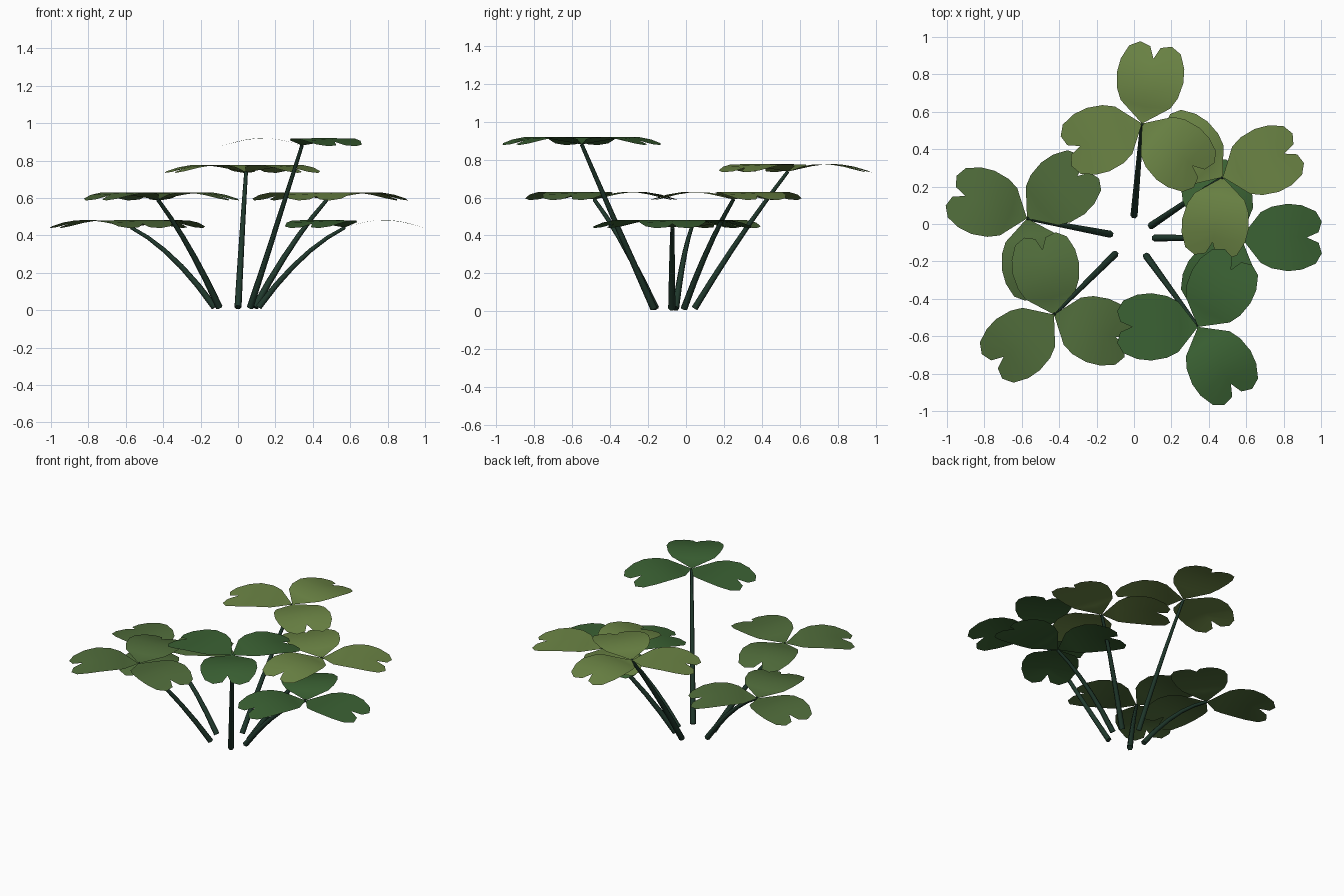
import bpy, bmesh, math
from mathutils import Vector

if "Cube" in bpy.data.objects:
    bpy.data.objects.remove(bpy.data.objects["Cube"])


def material(name, rgb):
    m = bpy.data.materials.new(name)
    m.diffuse_color = (*rgb, 1)
    m.use_nodes = True
    m.node_tree.nodes["Principled BSDF"].inputs["Base Color"].default_value = m.diffuse_color
    return m


LIGHT = material("light_leaf", (0.15, 0.235, 0.06))
MID = material("mid_leaf", (0.08, 0.15, 0.043))
DARK = material("dark_leaf", (0.043, 0.12, 0.033))
STEM = material("stem_green", (0.014, 0.04, 0.025))

# Half of a heart-shaped leaflet: midrib station, then edge point (along, across)
MIDRIB = [0.09, 0.16, 0.23, 0.29, 0.325, 0.352]
EDGE = [(0.105, 0.135), (0.165, 0.165), (0.25, 0.18), (0.325, 0.172),
        (0.40, 0.14), (0.432, 0.085)]
LOBE = (0.415, 0.028)


def arch(u):
    # leaflet rises from the hub, then droops toward the tip
    return 0.04 * math.sin(math.pi * min(u, 0.5) / 0.42)


def finish(name, bm, mat):
    bmesh.ops.remove_doubles(bm, verts=bm.verts, dist=0.0005)
    me = bpy.data.meshes.new(name)
    bm.to_mesh(me)
    bm.free()
    me.materials.append(mat)
    for p in me.polygons:
        p.use_smooth = True
    ob = bpy.data.objects.new(name, me)
    bpy.context.collection.objects.link(ob)
    return ob


def clover_leaf(name, hub, angle, mat):
    bm = bmesh.new()
    for k in range(3):
        a = math.radians(angle + 120 * k)
        d, n = Vector((math.cos(a), math.sin(a), 0)), Vector((-math.sin(a), math.cos(a), 0))
        for side in (1, -1):
            def vert(u, v):
                return bm.verts.new(hub + d * u + n * v * side + Vector((0, 0, arch(u))))

            def face(*vs):
                bm.faces.new(vs if side < 0 else vs[::-1])
            mid = [vert(u, 0) for u in MIDRIB]
            edge = [vert(*p) for p in EDGE]
            face(vert(0, 0), edge[0], mid[0])
            for i in range(len(mid) - 1):
                face(mid[i], edge[i], edge[i + 1], mid[i + 1])
            face(mid[-1], edge[-1], vert(*LOBE))
    return finish(name, bm, mat)


def stem(name, base, hub, bend, sides=6, segs=5):
    # tapered tube along a quadratic arc
    ctrl = (base + hub) / 2 + Vector((0, 0, 2 * bend))
    bm = bmesh.new()
    rings = []
    for i in range(segs + 1):
        t = i / segs
        p = base * (1 - t) ** 2 + ctrl * 2 * t * (1 - t) + hub * t * t
        tan = (ctrl - base) * (1 - t) + (hub - ctrl) * t
        q = tan.to_track_quat('Z', 'Y')
        r = 0.019 - 0.009 * t
        rings.append([bm.verts.new(p + q @ Vector((r * math.cos(s), r * math.sin(s), 0)))
                      for s in (2 * math.pi * j / sides for j in range(sides))])
    for lo, hi in zip(rings, rings[1:]):
        for j in range(sides):
            k = (j + 1) % sides
            bm.faces.new((lo[j], lo[k], hi[k], hi[j]))
    bm.faces.new(rings[0][::-1])
    bm.faces.new(rings[-1])
    ob = finish(name, bm, STEM)
    bpy.context.view_layer.objects.active = ob
    ob.select_set(True)
    bpy.ops.object.shade_smooth_by_angle(angle=math.radians(65))
    ob.select_set(False)


# Part name, stem base (x, y), leaf hub, first leaflet angle, stem bend, leaf colour
PLANTS = [
    ("back", (0.0, 0.045), (0.043, 0.537, 0.737), 80, 0.022, LIGHT),
    ("back_right", (0.09, -0.01), (0.475, 0.25, 0.59), 21, 0.035, LIGHT),
    ("right", (0.11, -0.075), (0.572, -0.072, 0.442), 0, 0.05, DARK),
    ("front_right", (0.065, -0.17), (0.342, -0.55, 0.88), 60, -0.005, DARK),
    ("front_left", (-0.1, -0.16), (-0.428, -0.484, 0.59), 100, 0.035, MID),
    ("left", (-0.125, -0.055), (-0.572, 0.03, 0.442), 40, 0.05, MID),
]
for name, b, hub, angle, bend, mat in PLANTS:
    hub = Vector(hub)
    stem(name + "_stem", Vector((*b, 0.015)), hub, bend)
    clover_leaf(name + "_leaf", hub, angle, mat)
